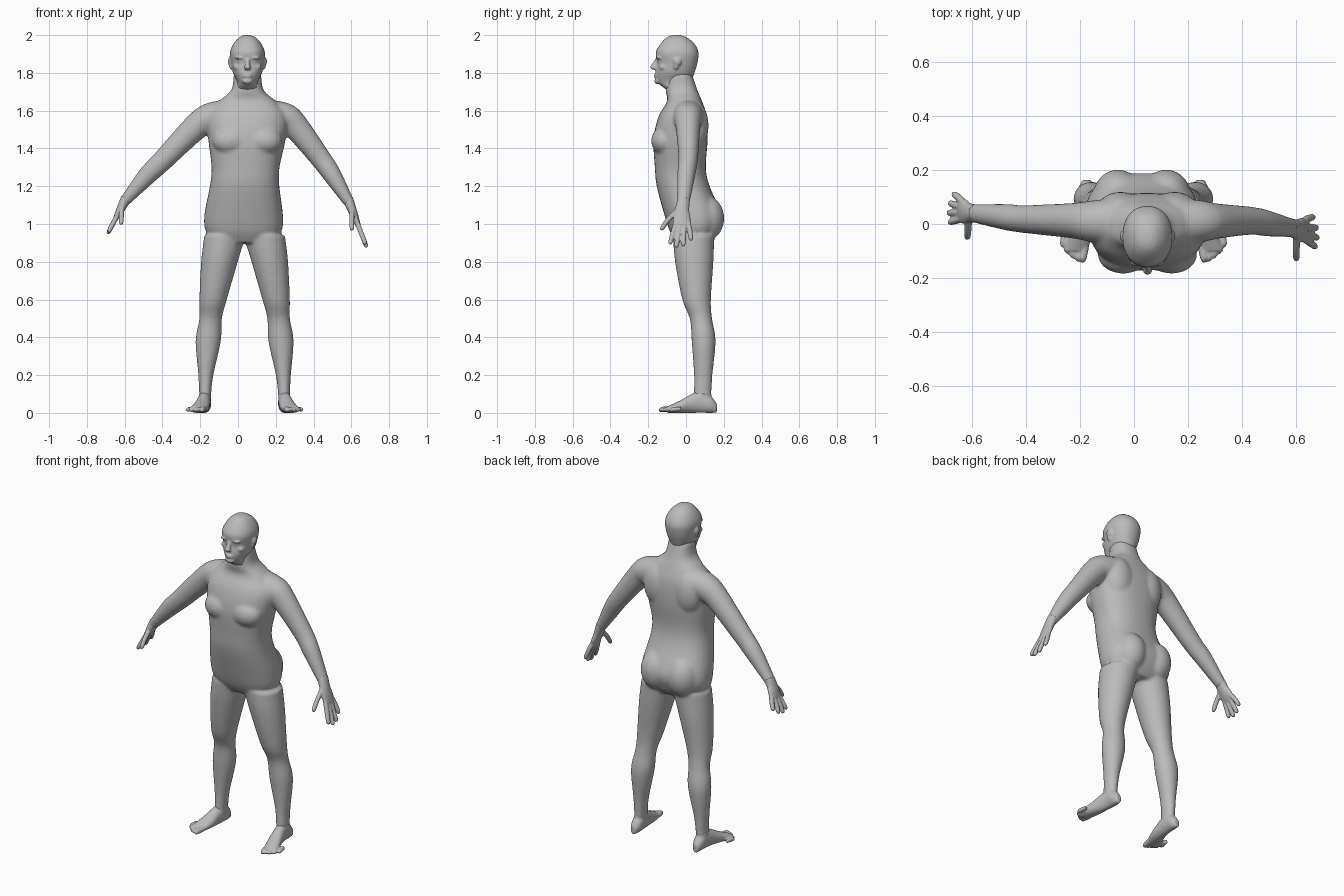
import bpy
import bmesh
from math import cos, sin, pi, copysign
from mathutils import Vector, Matrix

if "Cube" in bpy.data.objects:
    bpy.data.objects.remove(bpy.data.objects["Cube"])

GREY = (.5, .5, .5, 1)
skin = bpy.data.materials.new("plain_grey")
skin.use_nodes = True
skin.diffuse_color = GREY
skin.node_tree.nodes["Principled BSDF"].inputs["Base Color"].default_value = GREY

X, Y, Z = Vector((1, 0, 0)), Vector((0, 1, 0)), Vector((0, 0, 1))
HIP_X = .035                     # the legs mirror across this
SPINE_X = .05                    # the chest, arms and head mirror across this
SIDES = {"right": -1, "left": 1}


def spline(stations, steps=4):
    """Resample stations along a smooth curve through all of them."""
    s = [Vector(p) for p in stations]
    s = [s[0] * 2 - s[1], *s, s[-1] * 2 - s[-2]]
    out = []
    for a, b, c, d in zip(s, s[1:], s[2:], s[3:]):
        for k in range(steps):
            t = k / steps
            bend = (a * 2 - b * 5 + c * 4 - d) * t + (b * 3 - a - c * 3 + d) * t * t
            out.append(b + ((c - a) + bend) * t / 2)
    return out + [s[-2]]


def loft(bm, stations, ref, axis=None, power=2, n=24):
    """Skin closed rings given as x, y, z, side radius, radius along ref."""
    rows = spline(stations)
    pts = [Vector(r[:3]) for r in rows]
    rings = []
    for i, row in enumerate(rows):
        t = axis or (pts[min(i + 1, len(pts) - 1)] - pts[max(i - 1, 0)]).normalized()
        v = (ref - t * ref.dot(t)).normalized()
        u = v.cross(t)
        ring = []
        for k in range(n):
            a, b = (copysign(abs(f) ** (2 / power), f)
                    for f in (cos(2 * pi * k / n), sin(2 * pi * k / n)))
            ring.append(bm.verts.new(pts[i] + u * a * row[3] + v * b * row[4]))
        rings.append(ring)
    for lower, upper in zip(rings, rings[1:]):
        for k in range(n):
            j = (k + 1) % n
            bm.faces.new((lower[k], lower[j], upper[j], upper[k]))
    bm.faces.new(rings[0][::-1])
    bm.faces.new(rings[-1])


def upright(bm, profile, centre_x, power=2):
    """Loft level sections given as height, front y, back y, half width."""
    loft(bm, [(centre_x(z), (front + back) / 2, z, wide, (back - front) / 2)
              for z, front, back, wide in profile], Y, Z, power, 36)


def ball(bm, centre, radii):
    matrix = Matrix.Translation(centre) @ Matrix.Diagonal((*radii, 1))
    bmesh.ops.create_uvsphere(bm, u_segments=20, v_segments=12, radius=1, matrix=matrix)


def pair(bm, middle, offset, y, z, radii):
    """A ball on each side of the middle."""
    for side in SIDES.values():
        ball(bm, (middle + side * offset, y, z), radii)


def digit(bm, points, r):
    """A finger or toe with a rounded tip."""
    pts = [Vector(p) for p in points]
    d = (pts[-1] - pts[-2]).normalized()
    path = [(*p, r, r) for p in pts[:-1]]
    path += [(*(pts[-1] - d * r), r * .9, r * .9), (*pts[-1], r / 2, r / 2)]
    loft(bm, path, X, n=12)


def finish(bm, name, voxel, smooth):
    """Fuse the overlapping volumes into one smooth skin."""
    bmesh.ops.recalc_face_normals(bm, faces=bm.faces)
    mesh = bpy.data.meshes.new(name)
    bm.to_mesh(mesh)
    bm.free()
    mesh.materials.append(skin)
    ob = bpy.data.objects.new(name, mesh)
    bpy.context.collection.objects.link(ob)
    fuse = ob.modifiers.new("fuse", 'REMESH')
    fuse.mode = 'VOXEL'
    fuse.voxel_size = voxel
    fuse.use_smooth_shade = True
    soften = ob.modifiers.new("soften", 'SMOOTH')
    soften.factor = .5
    soften.iterations = smooth


def spine_x(z):
    return .03 + .02 * min(max((z - 1.1) / .4, 0), 1)


# Torso and neck
body = bmesh.new()
torso = [(.9, -.05, .13, .14), (.96, -.085, .168, .2), (1.05, -.115, .188, .208),
         (1.2, -.155, .125, .184), (1.3, -.165, .105, .18), (1.45, -.172, .115, .205),
         (1.57, -.145, .11, .21), (1.65, -.1, .085, .15), (1.71, -.108, .06, .085),
         (1.8, -.1, .03, .072)]
upright(body, torso, spine_x, 2.35)
pair(body, SPINE_X, .09, -.115, 1.44, (.095, .07, .075))    # chest
pair(body, SPINE_X, .1, .05, 1.52, (.09, .07, .13))         # shoulder blades
pair(body, .03, .09, .105, 1.03, (.092, .098, .12))         # buttocks

# Legs, curving in towards the hips
leg = [(.94, -.07, .15, .11), (.8, -.058, .145, .097), (.6, -.02, .132, .073),
       (.5, .02, .138, .06), (.38, .03, .157, .067), (.2, .042, .14, .04),
       (.1, .04, .135, .032), (.03, .04, .13, .03)]
for side in SIDES.values():
    upright(body, leg, lambda z: HIP_X + side * (.21 - .12 * z * z))
pair(body, HIP_X, .173, .05, .55, (.045, .045, .06))        # knees

# Arms, each posed by its elbow and wrist
elbows = {"right": Vector((-.405, .018, 1.33)), "left": Vector((.435, .012, 1.35))}
wrists = {"right": Vector((-.6, .04, 1.12)), "left": Vector((.59, -.015, 1.11))}
for name, side in SIDES.items():
    elbow, wrist = elbows[name], wrists[name]
    inner = Vector((SPINE_X + side * .11, .01, 1.585))
    shoulder = Vector((SPINE_X + side * .2, .01, 1.56))
    upper = shoulder.lerp(elbow, .3) + Z * .02
    forearm = elbow.lerp(wrist, .4) + Z * .008
    loft(body, [(*inner, .075, .085), (*shoulder, .08, .078), (*upper, .07, .066),
                (*elbow, .056, .052), (*forearm, .05, .048), (*wrist, .029, .034)], Y)
finish(body, "body", .008, 12)

# Head
head = bmesh.new()
skull = [(1.7, -.09, .04, .07), (1.75, -.15, .03, .055), (1.8, -.16, .045, .077),
         (1.85, -.152, .06, .087), (1.91, -.16, .066, .092), (1.96, -.13, .04, .07),
         (1.99, -.098, 0, .04), (2, -.07, -.03, .015)]
upright(head, skull, spine_x, 2.2)
nose = [(1.875, -.162, -.14, .011), (1.85, -.178, -.15, .012),
        (1.83, -.19, -.155, .018), (1.817, -.178, -.155, .015)]
upright(head, nose, spine_x)
ball(head, (SPINE_X, -.15, 1.757), (.028, .018, .017))      # chin
for z in (1.791, 1.78):
    ball(head, (SPINE_X, -.156, z), (.026, .014, .006))     # lips
pair(head, SPINE_X, .035, -.143, 1.88, (.032, .016, .008))  # brows
pair(head, SPINE_X, .034, -.136, 1.86, (.015, .013, .008))  # eyes
pair(head, SPINE_X, .045, -.118, 1.83, (.03, .026, .02))    # cheeks
pair(head, SPINE_X, .092, -.045, 1.86, (.012, .021, .022))  # ears
pair(head, SPINE_X, .088, -.052, 1.84, (.01, .013, .022))   # ear lobes
finish(head, "head", .006, 4)

# Hands, each aimed from the wrist at the tip of the middle finger
tips = {"right": Vector((-.69, .042, .948)), "left": Vector((.682, -.052, .876))}
for name, side in SIDES.items():
    wrist, reach = wrists[name], tips[name] - wrists[name]
    d = reach.normalized()
    across = (d * d.y - Y).normalized()                     # towards the thumb
    inward = (X - d * d.x).normalized() * -side

    def spot(along, sideways, into=0):
        return wrist + reach * along + across * sideways + inward * into

    hand = bmesh.new()
    loft(hand, [(*spot(-.1, 0), .029, .033), (*spot(.15, 0), .024, .038),
                (*spot(.35, -.006), .019, .046), (*spot(.5, -.01), .014, .044)], across)
    for i in range(-1, 3):
        length = 1 - .05 * i * i
        digit(hand, [spot(.42, -.021 * i), spot(.7 * length, -.028 * i),
                     spot(length, -.036 * i)], .0135)
    digit(hand, [spot(.15, .02), spot(.38, .065, .02), spot(.6, .095, .04)], .0135)
    finish(hand, name + "_hand", .0045, 3)

# Feet: y, half width and height of each section, turning outward to the toes
sections = [(.163, .016, .05), (.13, .032, .09), (.08, .034, .115), (.03, .037, .1),
            (-.03, .043, .066), (-.1, .045, .034)]
for name, side in SIDES.items():
    foot = bmesh.new()
    loft(foot, [(HIP_X + side * (.21 + .8 * (y - .13) ** 2), y, high / 2, wide, high / 2)
                for y, wide, high in sections], Z, Y)
    upright(foot, leg[-2:], lambda z: HIP_X + side * .21)
    for i in range(5):
        x, y = HIP_X + side * (.225 + .0185 * i), -.143 + .0035 * i * i
        digit(foot, [(x - side * .008, y + .06, .02), (x, y + .02, .018), (x, y, .013)],
              .0115 if i else .0155)
    finish(foot, name + "_foot", .005, 3)
